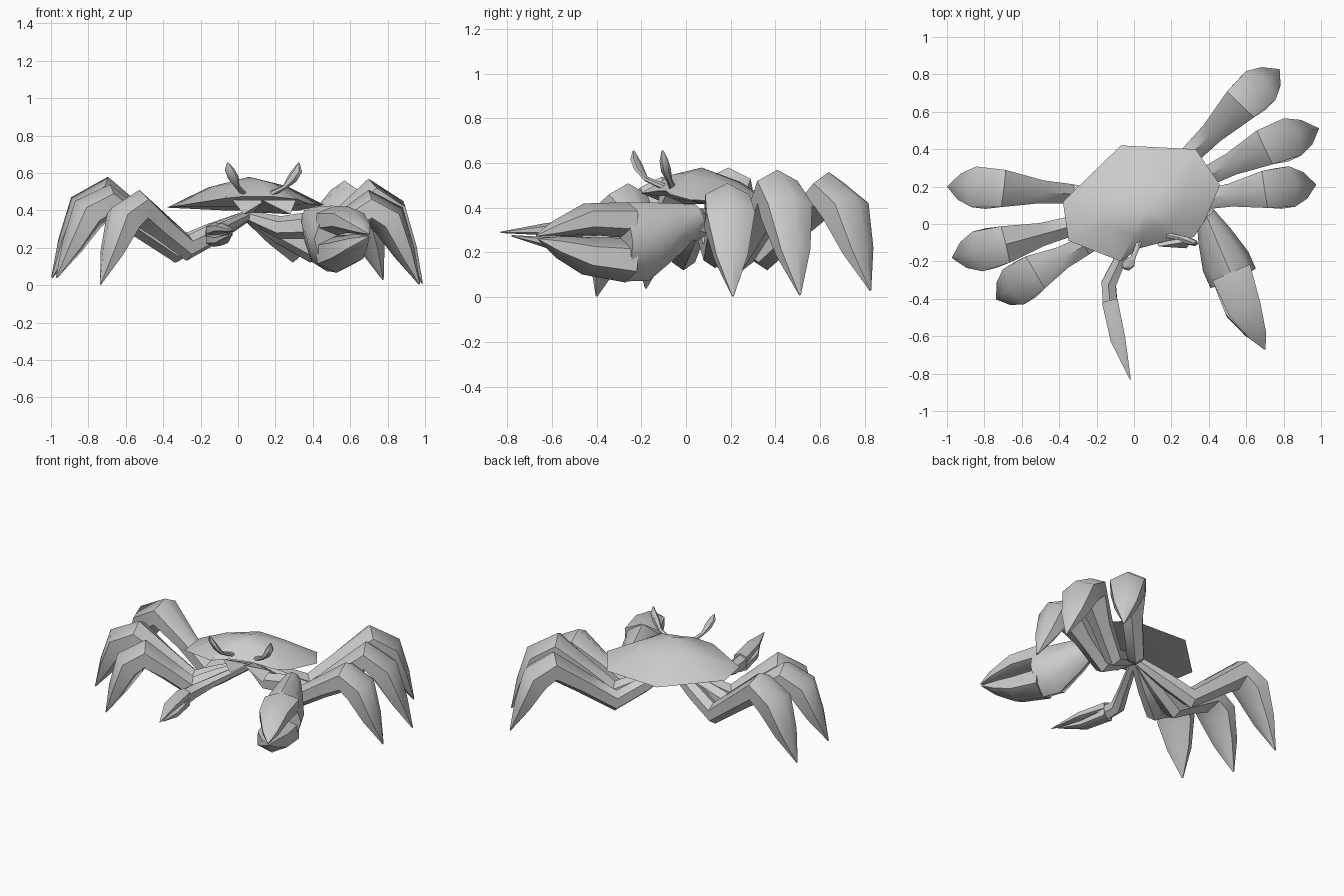
import bpy, bmesh, math
from mathutils import Vector

if "Cube" in bpy.data.objects:
    bpy.data.objects.remove(bpy.data.objects["Cube"])

GREY = (0.6, 0.6, 0.6, 1)
mat = bpy.data.materials.new("light grey")
mat.use_nodes = True
mat.diffuse_color = GREY
bsdf = mat.node_tree.nodes["Principled BSDF"]
bsdf.inputs["Base Color"].default_value = GREY
bsdf.inputs["Roughness"].default_value = 0.8


def finish(name, bm, angle=50):
    bmesh.ops.recalc_face_normals(bm, faces=bm.faces)
    mesh = bpy.data.meshes.new(name)
    bm.to_mesh(mesh)
    bm.free()
    mesh.materials.append(mat)
    obj = bpy.data.objects.new(name, mesh)
    bpy.context.collection.objects.link(obj)
    bpy.ops.object.select_all(action="DESELECT")
    obj.select_set(True)
    bpy.context.view_layer.objects.active = obj
    bpy.ops.object.shade_smooth_by_angle(angle=math.radians(angle))
    return obj


def loft(name, stations, sides=6):
    """Tapered tube through (centre, half width, half height) stations."""
    pts = [Vector(s[0]) for s in stations]
    run = pts[-1] - pts[0]
    across = Vector((run.y, -run.x, 0)).normalized()
    bm = bmesh.new()
    rings = []
    for i, (_, w, h) in enumerate(stations):
        ahead = pts[min(i + 1, len(pts) - 1)] - pts[i]
        behind = pts[i] - pts[max(i - 1, 0)]
        tangent = ahead.normalized() + behind.normalized()
        up = across.cross(tangent).normalized()
        ring = []
        for k in range(sides):
            a = math.pi / 2 + math.tau * k / sides
            offset = across * math.cos(a) * w * 1.1 + up * math.sin(a) * h
            ring.append(bm.verts.new(pts[i] + offset))
        rings.append(ring)
    for a, b in zip(rings, rings[1:]):
        for k in range(sides):
            n = (k + 1) % sides
            bm.faces.new((a[k], a[n], b[n], b[k]))
    bm.faces.new(rings[0])
    bm.faces.new(rings[-1])
    return finish(name, bm)


HUB = Vector((0.05, 0.07, 0.37))


# Walking legs: thigh drops to a low knee, rises to a peak, falls to a point
def leg(name, knee, peak, tip):
    knee, peak, tip = Vector(knee), Vector(peak), Vector(tip)
    shoulder = peak.lerp(tip, 0.4) + Vector((0, 0, 0.1))
    loft(name, [
        (HUB, 0.03, 0.03),
        (HUB.lerp(knee, 0.55), 0.05, 0.055),
        (knee, 0.055, 0.07),
        (knee.lerp(peak, 0.5), 0.065, 0.07),
        (peak, 0.105, 0.1),
        (shoulder, 0.115, 0.1),
        (shoulder.lerp(tip, 0.5), 0.075, 0.06),
        (tip, 0.004, 0.004),
    ])


leg("left_back_leg", (0.29, 0.36, 0.19), (0.57, 0.64, 0.46), (0.775, 0.825, 0.03))
leg("left_middle_leg", (0.38, 0.25, 0.19), (0.70, 0.41, 0.47), (0.985, 0.51, 0.01))
leg("left_front_leg", (0.37, 0.13, 0.20), (0.70, 0.185, 0.41), (0.97, 0.21, 0.005))
leg("right_back_leg", (-0.33, 0.16, 0.19), (-0.70, 0.19, 0.48), (-0.995, 0.2, 0.04))
leg("right_middle_leg", (-0.33, -0.01, 0.19), (-0.69, -0.11, 0.44), (-0.97, -0.18, 0.04))
leg("right_front_leg", (-0.27, -0.12, 0.20), (-0.53, -0.26, 0.41), (-0.735, -0.4, 0.005))

# Large left claw: arm, palm and two fingers
loft("large_claw_arm", [
    (HUB, 0.03, 0.03),
    ((0.22, 0.03, 0.31), 0.06, 0.06),
    ((0.37, 0.05, 0.32), 0.06, 0.07),
    ((0.43, 0.0, 0.33), 0.05, 0.06),
])
loft("large_claw_palm", [
    ((0.38, 0.06, 0.36), 0.045, 0.06),
    ((0.43, -0.06, 0.31), 0.085, 0.12),
    ((0.49, -0.2, 0.25), 0.12, 0.18),
    ((0.53, -0.29, 0.245), 0.12, 0.175),
], 8)
loft("large_claw_upper_finger", [
    ((0.52, -0.26, 0.345), 0.115, 0.08),
    ((0.59, -0.45, 0.35), 0.095, 0.07),
    ((0.66, -0.59, 0.305), 0.05, 0.035),
    ((0.70, -0.67, 0.275), 0.004, 0.004),
])
loft("large_claw_lower_finger", [
    ((0.52, -0.26, 0.165), 0.115, 0.1),
    ((0.58, -0.45, 0.185), 0.1, 0.085),
    ((0.64, -0.57, 0.225), 0.055, 0.05),
    ((0.70, -0.66, 0.26), 0.004, 0.004),
])

# Small right claw
loft("small_claw_arm", [
    (HUB, 0.025, 0.025),
    ((-0.07, -0.18, 0.31), 0.033, 0.035),
    ((-0.135, -0.32, 0.27), 0.042, 0.05),
    ((-0.125, -0.45, 0.27), 0.045, 0.06),
])
loft("small_claw_upper_finger", [
    ((-0.13, -0.41, 0.295), 0.045, 0.04),
    ((-0.085, -0.62, 0.305), 0.042, 0.028),
    ((-0.02, -0.83, 0.29), 0.003, 0.003),
])
loft("small_claw_lower_finger", [
    ((-0.13, -0.41, 0.245), 0.045, 0.04),
    ((-0.09, -0.6, 0.24), 0.04, 0.028),
    ((-0.03, -0.78, 0.275), 0.003, 0.003),
])

# Eye stalks with swollen ends
loft("right_eye", [
    ((0.03, -0.09, 0.49), 0.015, 0.015),
    ((-0.005, -0.18, 0.53), 0.013, 0.012),
    ((-0.025, -0.21, 0.575), 0.03, 0.018),
    ((-0.045, -0.23, 0.62), 0.026, 0.016),
    ((-0.055, -0.235, 0.655), 0.004, 0.004),
])
loft("left_eye", [
    ((0.18, -0.06, 0.49), 0.015, 0.015),
    ((0.25, -0.075, 0.525), 0.013, 0.012),
    ((0.29, -0.09, 0.57), 0.02, 0.028),
    ((0.32, -0.1, 0.615), 0.016, 0.026),
    ((0.325, -0.105, 0.655), 0.004, 0.004),
])

# Shell: faceted outline, low dome above, shallow underside
RIM = [(-0.07, 0.42, 0.40), (0.33, 0.40, 0.40), (0.46, 0.21, 0.43), (0.38, 0.02, 0.435),
       (0.32, -0.07, 0.46), (0.18, -0.09, 0.475), (0.03, -0.13, 0.475),
       (-0.07, -0.20, 0.465), (-0.35, -0.09, 0.42), (-0.38, 0.12, 0.415)]
TOP, UNDER = Vector((0.06, 0.07, 0.58)), Vector((0.05, 0.08, 0.42))
bm = bmesh.new()
rim = [bm.verts.new(p) for p in RIM]
mid = [bm.verts.new(Vector(p).lerp(TOP, 0.5) + Vector((0, 0, 0.025))) for p in RIM]
top, under = bm.verts.new(TOP), bm.verts.new(UNDER)
for i in range(len(RIM)):
    j = (i + 1) % len(RIM)
    bm.faces.new((rim[i], rim[j], mid[j], mid[i]))
    bm.faces.new((mid[i], mid[j], top))
    bm.faces.new((rim[j], rim[i], under))
finish("shell", bm, 40)

# Face plates: two flat triangular wedges under the front of the shell
for name, x, lean in (("right_mouth_plate", 0.06, -0.03), ("left_mouth_plate", 0.22, 0.06)):
    bm = bmesh.new()
    corners = [(x - 0.09, -0.12, 0.455), (x + 0.09, -0.09, 0.455),
               (x + lean, -0.13, 0.38), (0.08, 0.06, 0.39)]
    v = [bm.verts.new(c) for c in corners]
    for skip in range(4):
        bm.faces.new([p for i, p in enumerate(v) if i != skip])
    finish(name, bm, 20)
